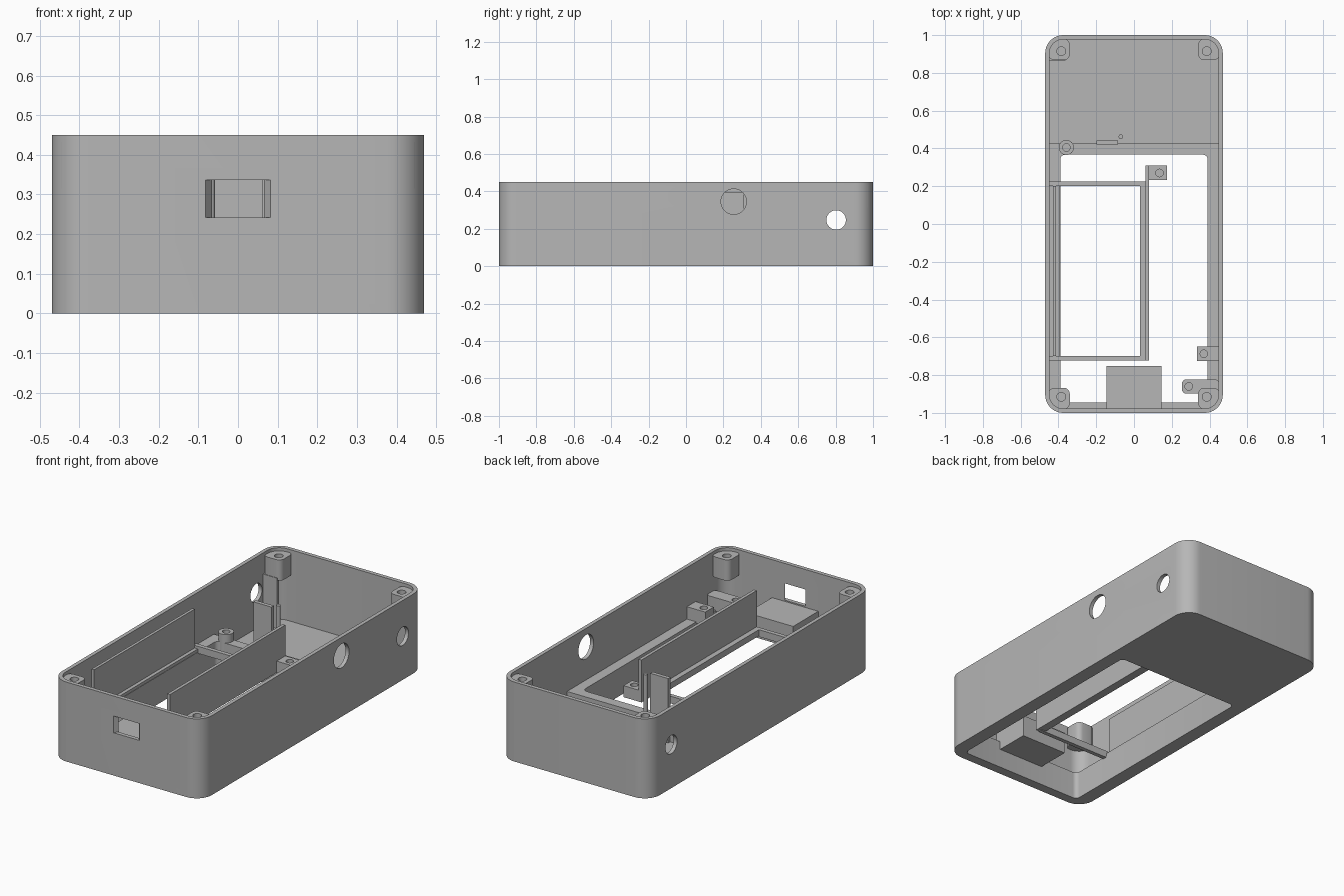
import bpy, bmesh, math

old = bpy.data.objects.get("Cube")
if old:
    bpy.data.objects.remove(old, do_unlink=True)

grey = bpy.data.materials.new("plain grey")
grey.use_nodes = True
colour = (0.47, 0.47, 0.47, 1)
grey.diffuse_color = colour
grey.node_tree.nodes["Principled BSDF"].inputs["Base Color"].default_value = colour


def finish(name, bm):
    bmesh.ops.recalc_face_normals(bm, faces=bm.faces)
    mesh = bpy.data.meshes.new(name)
    bm.to_mesh(mesh)
    bm.free()
    mesh.materials.append(grey)
    ob = bpy.data.objects.new(name, mesh)
    bpy.context.collection.objects.link(ob)
    return ob


def prism(name, outline, z0, z1):
    bm = bmesh.new()
    base = bm.faces.new([bm.verts.new((x, y, z0)) for x, y in outline])
    top = bmesh.ops.extrude_face_region(bm, geom=[base])
    verts = [v for v in top["geom"] if isinstance(v, bmesh.types.BMVert)]
    bmesh.ops.translate(bm, verts=verts, vec=(0, 0, z1 - z0))
    return finish(name, bm)


def box(name, x0, x1, y0, y1, z0, z1):
    return prism(name, [(x0, y0), (x1, y0), (x1, y1), (x0, y1)], z0, z1)


def rounded_box(name, x0, x1, y0, y1, z0, z1, r, steps=10):
    pts = []
    corners = [(x1 - r, y1 - r), (x0 + r, y1 - r), (x0 + r, y0 + r), (x1 - r, y0 + r)]
    for i, (cx, cy) in enumerate(corners):
        for k in range(steps + 1):
            a = (i + k / steps) * math.pi / 2
            pts.append((cx + r * math.cos(a), cy + r * math.sin(a)))
    return prism(name, pts, z0, z1)


def cylinder(name, x, y, z0, z1, r, n=32):
    ring = [(x + r * math.cos(k * math.tau / n), y + r * math.sin(k * math.tau / n)) for k in range(n)]
    return prism(name, ring, z0, z1)


def side_hole(x, y, z, r):
    # cylinder lying along x, used to pierce a side wall
    ob = cylinder("side_hole_cutter", 0, 0, -0.05, 0.05, r, 48)
    ob.rotation_euler = (0, math.pi / 2, 0)
    ob.location = (x, y, z)
    return ob


def boolean(ob, others, operation="DIFFERENCE"):
    for other in others:
        other.hide_render = True
        mod = ob.modifiers.new("cut", "BOOLEAN")
        mod.object = other
        mod.operation = operation
        mod.solver = "EXACT"
    bpy.context.view_layer.update()
    dg = bpy.context.evaluated_depsgraph_get()
    mesh = bpy.data.meshes.new_from_object(ob.evaluated_get(dg))
    ob.modifiers.clear()
    ob.data = mesh
    for other in others:
        bpy.data.objects.remove(other, do_unlink=True)
    return ob


# Case: rounded shell with a thick front rim, thin rear floor and a floor window
case = rounded_box("case", -0.47, 0.47, -1, 1, 0, 0.45, 0.095)
boolean(case, [
    rounded_box("cavity_cutter", -0.448, 0.448, -0.977, 0.977, 0.158, 0.6, 0.073),
    rounded_box("rear_floor_cutter", -0.448, 0.448, 0.425, 0.977, 0.045, 0.2, 0.073),
    box("rear_floor_edge_cutter", -0.448, 0.448, 0.425, 0.6, 0.045, 0.2),
    rounded_box("window_cutter", -0.39, 0.39, -0.945, 0.367, -0.1, 0.3, 0.025, 5),
    side_hole(0.46, 0.255, 0.345, 0.068),
    side_hole(0.46, 0.803, 0.247, 0.052),
    side_hole(-0.46, 0.803, 0.247, 0.052),
    prism("port_cutter", [(-0.085, -1.005), (0.085, -1.005), (0.06, -0.97),
                          (0.06, -0.95), (-0.06, -0.95), (-0.06, -0.97)], 0.242, 0.337),
])

# Screw blocks hanging in the four corners
for sx in (-1, 1):
    for sy in (-1, 1):
        name = ("left" if sx > 0 else "right") + ("_rear" if sy > 0 else "_front")
        x, y = sx * 0.385, sy * 0.915
        xs = sorted((sx * 0.34, sx * 0.452))
        ys = sorted((sy * 0.868, sy * 0.98))
        block = rounded_box(name + "_screw_block", *xs, *ys, 0.315, 0.432, 0.03, 5)
        boolean(block, [cylinder("screw_cutter", x, y, 0.34, 0.5, 0.023)])

# Battery tray: end bars, ledges and tall side panels
for name, y in (("front", -0.71), ("rear", 0.212)):
    box(name + "_tray_bar", -0.452, 0.065, y - 0.012, y + 0.012, 0.15, 0.19)
box("left_tray_ledge", 0.032, 0.066, -0.7, 0.202, 0.155, 0.19)
box("right_tray_ledge", -0.425, -0.392, -0.7, 0.202, 0.15, 0.175)
box("left_tray_panel", 0.062, 0.08, -0.722, 0.31, 0.155, 0.395)
box("right_tray_panel", -0.428, -0.412, -0.7, 0.202, 0.155, 0.395)

# Port platform behind the front opening
box("port_platform", -0.145, 0.145, -0.98, -0.752, 0.11, 0.235)

# Board mounts with screw holes
mounts = [
    ("panel_mount", box("panel_mount", 0.075, 0.175, 0.232, 0.31, 0.155, 0.22), 0.135, 0.27),
    ("side_mount", box("side_mount", 0.333, 0.452, -0.725, -0.648, 0.15, 0.228), 0.37, -0.687),
    ("front_mount", rounded_box("front_mount", 0.253, 0.452, -0.898, -0.822, 0.15, 0.228, 0.025, 4), 0.29, -0.86),
    ("round_boss", cylinder("round_boss", -0.358, 0.405, 0.04, 0.205, 0.04), -0.358, 0.405),
]
for name, ob, x, y in mounts:
    boolean(ob, [cylinder(name + "_cutter", x, y, 0.17, 0.4, 0.02)])

# Upright tab, pin and corner support at the rear
box("upright_tab", -0.198, -0.085, 0.42, 0.442, 0.04, 0.41)
cylinder("upright_pin", -0.07, 0.462, 0.04, 0.41, 0.012, 16)
box("corner_support", -0.432, -0.362, 0.865, 0.885, 0.04, 0.33)
box("corner_support_side", -0.45, -0.425, 0.865, 0.94, 0.04, 0.33)

# Smooth shading on curved parts, sharp edges kept
for ob in bpy.context.scene.objects:
    ob.select_set(ob.type == "MESH")
bpy.context.view_layer.objects.active = case
bpy.ops.object.shade_smooth_by_angle(angle=math.radians(30))
